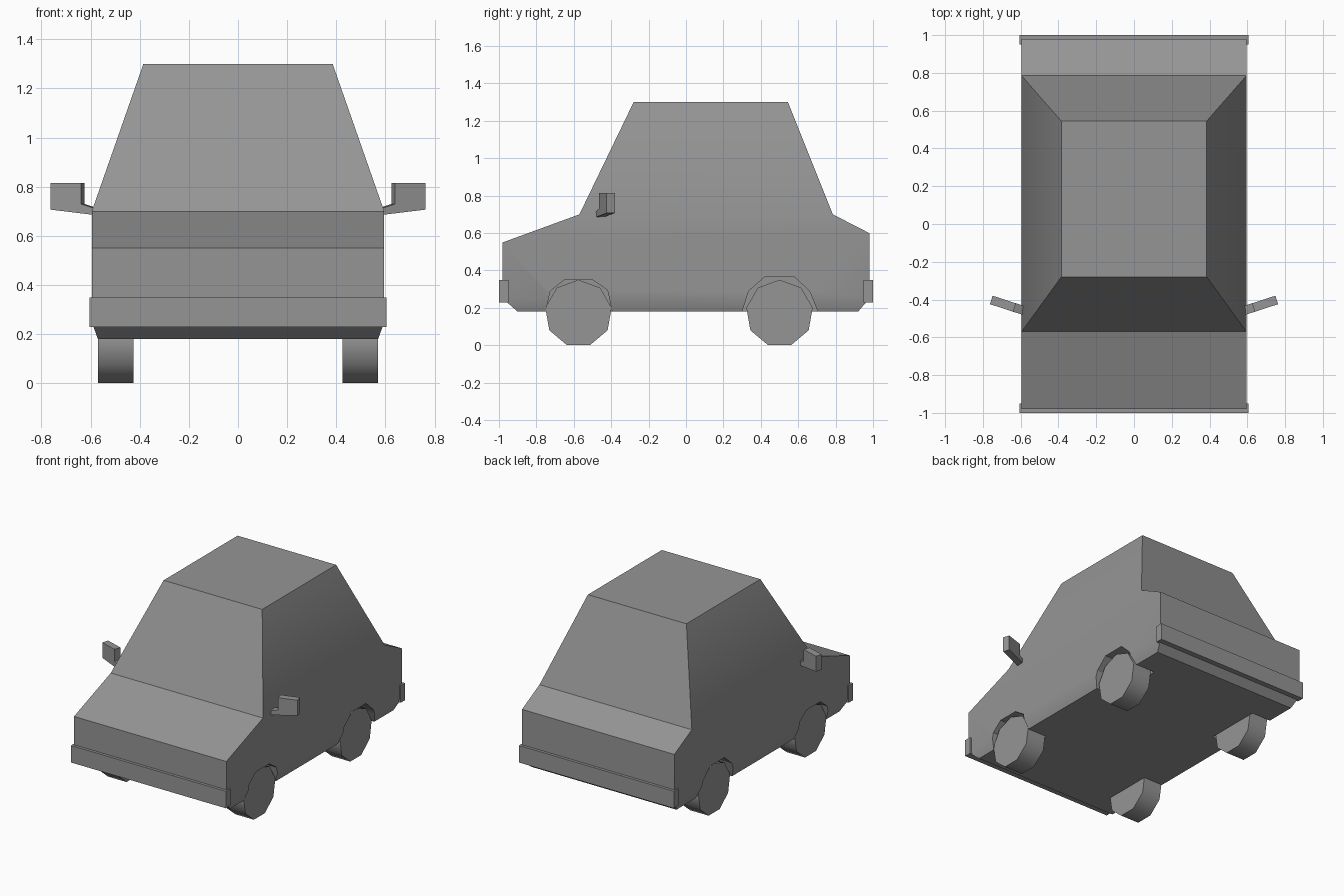
import bpy, bmesh
from math import radians, sin, cos, pi
from mathutils import Matrix, Vector

cube = bpy.data.objects.get("Cube")
if cube:
    bpy.data.objects.remove(cube)

grey = bpy.data.materials.new("plain_grey")
grey.use_nodes = True
colour = (0.3, 0.3, 0.3, 1)
grey.diffuse_color = colour
grey.node_tree.nodes["Principled BSDF"].inputs["Base Color"].default_value = colour


def finish(name, bm, angle=30):
    bmesh.ops.recalc_face_normals(bm, faces=bm.faces[:])
    mesh = bpy.data.meshes.new(name)
    bm.to_mesh(mesh)
    bm.free()
    mesh.materials.append(grey)
    obj = bpy.data.objects.new(name, mesh)
    bpy.context.collection.objects.link(obj)
    smooth(obj, angle)
    return obj


def select(obj):
    bpy.ops.object.select_all(action="DESELECT")
    obj.select_set(True)
    bpy.context.view_layer.objects.active = obj


def smooth(obj, angle):
    select(obj)
    bpy.ops.object.shade_smooth_by_angle(angle=radians(angle))


def extrude(name, points, vector, angle=30):
    """Solid made by sweeping a flat outline along a vector."""
    bm = bmesh.new()
    face = bm.faces.new([bm.verts.new(p) for p in points])
    swept = bmesh.ops.extrude_face_region(bm, geom=[face], use_keep_orig=True)
    moved = [g for g in swept["geom"] if isinstance(g, bmesh.types.BMVert)]
    bmesh.ops.translate(bm, verts=moved, vec=vector)
    return finish(name, bm, angle)


def box(name, low, high):
    outline = [(low[0], y, z) for y, z in ((low[1], low[2]), (high[1], low[2]),
                                           (high[1], high[2]), (low[1], high[2]))]
    return extrude(name, outline, (high[0] - low[0], 0, 0))


# Body: rings from floor to roof (half width, front y, front z, back y, back z)
rings = [(0.57, -0.90, 0.18, 0.92, 0.18),
         (0.595, -0.98, 0.25, 0.98, 0.25),
         (0.595, -0.98, 0.55, 0.98, 0.60),
         (0.595, -0.57, 0.70, 0.785, 0.70),
         (0.385, -0.28, 1.30, 0.545, 1.30)]
bm = bmesh.new()
loops = [[bm.verts.new(p) for p in ((-w, fy, fz), (w, fy, fz), (w, by, bz), (-w, by, bz))]
         for w, fy, fz, by, bz in rings]
for low, high in zip(loops, loops[1:]):
    for i in range(4):
        j = (i + 1) % 4
        bm.faces.new((low[i], low[j], high[j], high[i]))
bm.faces.new(loops[0])
bm.faces.new(loops[-1])
body = finish("body", bm)

# Wheel arches cut into both sides
arches = {"front": [(-0.755, 0.1), (-0.75, 0.18), (-0.725, 0.29), (-0.65, 0.35),
                    (-0.50, 0.35), (-0.42, 0.295), (-0.395, 0.18), (-0.39, 0.1)],
          "rear": [(0.29, 0.1), (0.30, 0.18), (0.335, 0.29), (0.42, 0.365),
                   (0.58, 0.365), (0.66, 0.29), (0.705, 0.18), (0.71, 0.1)]}
for end, outline in arches.items():
    for side in (-1, 1):
        cutter = extrude("arch_cutter", [(side * 0.42, y, z) for y, z in outline],
                         (side * 0.4, 0, 0))
        cutter.hide_render = True
        cut = body.modifiers.new("arch", "BOOLEAN")
        cut.operation = "DIFFERENCE"
        cut.solver = "EXACT"
        cut.object = cutter
        select(body)
        bpy.ops.object.modifier_apply(modifier=cut.name)
        bpy.data.objects.remove(cutter)
smooth(body, 30)

# Bumpers wrapping the front and rear corners
box("front_bumper", (-0.605, -1.0, 0.23), (0.605, -0.95, 0.35))
box("rear_bumper", (-0.605, 0.95, 0.23), (0.605, 1.0, 0.35))

# Nine-sided wheels with a corner at the top
SIDES, RADIUS = 9, 0.18
for end, y in (("front", -0.575), ("rear", 0.50)):
    for side, x in (("right", -0.57), ("left", 0.425)):
        rim = [(x, y + RADIUS * sin(2 * pi * i / SIDES),
                0.17 + RADIUS * cos(2 * pi * i / SIDES)) for i in range(SIDES)]
        extrude(f"{end}_{side}_wheel", rim, (0.145, 0, 0), 45)

# Door mirrors: housing and stem in one outline, swept back
outline = [(-0.01, 0.685), (0.18, 0.707), (0.18, 0.815), (0.05, 0.815),
           (0.05, 0.73), (-0.01, 0.712)]
turn = Matrix.Rotation(radians(18), 3, "Z")
for side, sign in (("right", -1), ("left", 1)):
    flip = Matrix.Diagonal((sign, 1, 1))
    points = [flip @ (turn @ Vector((u, 0, z)) + Vector((0.592, -0.48, 0)))
              for u, z in outline]
    extrude(f"{side}_mirror", points, flip @ turn @ Vector((0, 0.047, 0)))
